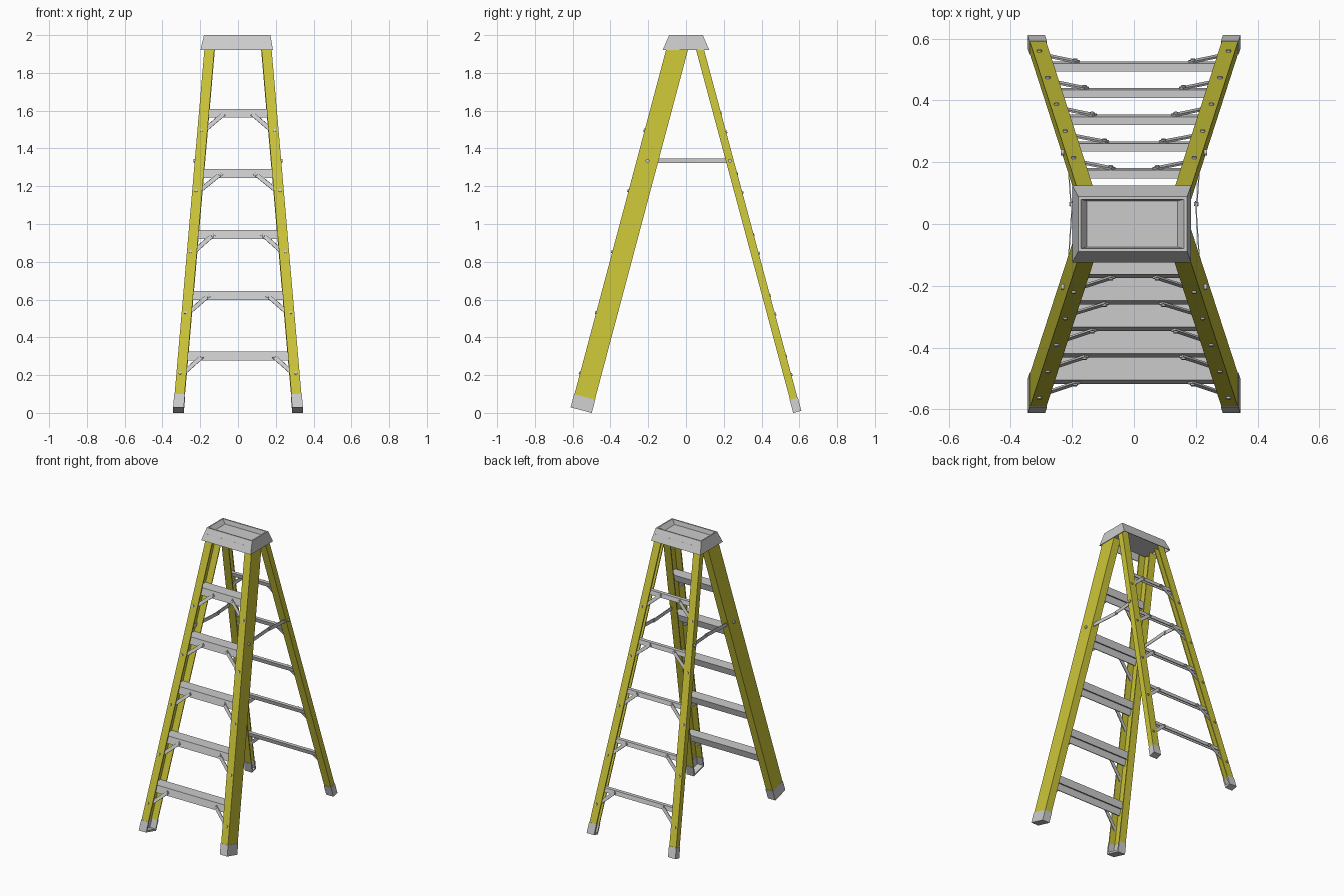
import bpy, bmesh, math
from mathutils import Vector

if "Cube" in bpy.data.objects:
    bpy.data.objects.remove(bpy.data.objects["Cube"])

yellow = bpy.data.materials.new("yellow_rail")
yellow.diffuse_color = (0.60, 0.56, 0.04, 1)
yellow.use_nodes = True
yellow.node_tree.nodes["Principled BSDF"].inputs["Base Color"].default_value = yellow.diffuse_color


def loft(name, rings, mat=None, mirror=True):
    """Closed solid through a series of matching rings; mirrored across x."""
    bm = bmesh.new()
    vr = [[bm.verts.new(p) for p in r] for r in rings]
    n = len(rings[0])
    for a, b in zip(vr, vr[1:]):
        for i in range(n):
            j = (i + 1) % n
            bm.faces.new((a[i], a[j], b[j], b[i]))
    bm.faces.new(vr[0])
    bm.faces.new(vr[-1])
    bmesh.ops.recalc_face_normals(bm, faces=bm.faces)
    me = bpy.data.meshes.new(name)
    bm.to_mesh(me)
    bm.free()
    ob = bpy.data.objects.new(name, me)
    bpy.context.collection.objects.link(ob)
    if mat:
        me.materials.append(mat)
    if mirror:
        ob.modifiers.new("mirror", 'MIRROR').use_mirror_merge = False
    return ob


def strip(name, p, q, across, thick):
    """Flat bar from p to q; across and thick are half-size vectors."""
    return loft(name, [[c + across + thick, c + across - thick,
                        c - across - thick, c - across + thick] for c in (p, q)])


def bolt(name, c, axis, r=0.008, length=0.008):
    axis = Vector(axis).normalized()
    u = axis.orthogonal().normalized()
    v = axis.cross(u)
    ring = [u * math.cos(i * math.pi / 6) * r + v * math.sin(i * math.pi / 6) * r
            for i in range(12)]
    return loft(name, [[c + p + axis * k * length for p in ring] for k in (-0.5, 0.5)])


def rail_x(z):
    return 0.343 - 0.0865 * z


class Leg:
    """A leaning channel rail: base centre, lean and width of its web."""
    def __init__(self, name, y0, z0, k, width):
        self.name, self.y0, self.z0, self.k, self.h = name, y0, z0, k, width / 2
        self.t = Vector((0, 1, -k)).normalized()

    def y(self, z):
        return self.y0 + (z - self.z0) * self.k

    def ring(self, sec, z):
        return [Vector((rail_x(z) - a, self.y(z), z)) + self.t * b for a, b in sec]

    def channel(self, w, t, grow=0):
        h, o = self.h + grow, -grow
        return [(o, -h), (w, -h), (w, t - h), (t, t - h),
                (t, h - t), (w, h - t), (w, h), (o, h)]

    def build(self):
        z0, h = self.z0, self.h
        # channel rail, opening inward
        sec = self.channel(0.053, 0.007)
        loft(self.name + "_rail", [self.ring(sec, z) for z in (z0 + 0.005, 1.94)], yellow)
        # boot and sole
        sec = self.channel(0.055, 0.010, 0.002)
        loft(self.name + "_foot", [self.ring(sec, z) for z in (z0, z0 + 0.07)])
        h += 0.002
        sec = [(-0.002, -h), (0.055, -h), (0.055, h), (-0.002, h)]
        loft(self.name + "_sole", [self.ring(sec, z) for z in (z0, z0 + 0.012)])

    def brace(self, xs, zs, zr, off_s, off_r, side):
        # diagonal flat brace from the tread to the rail flange, with bolts
        p = Vector((xs, self.y(zs) + off_s, zs))
        q = Vector((rail_x(zr) - 0.022, self.y(zr) + off_r, zr))
        d = (q - p).normalized()
        n = self.t
        a = d.cross(n).normalized()
        e = d * 0.010
        strip(self.name + "_brace", p - e, q + e, a * 0.011, n * 0.003)
        bolt(self.name + "_tread_bolt", p + n * side * 0.004, n)
        bolt(self.name + "_rail_bolt",
             Vector((rail_x(zr) - 0.02, self.y(zr), zr)) + n * side * (self.h + 0.002), n)


front = Leg("front", -0.555, 0.0145, 0.266, 0.112)
rear = Leg("rear", 0.589, 0.0055, -0.2685, 0.041)
front.build()
rear.build()


def tread(name, leg, zt, height, y0, y1, t):
    # inverted U section leaning with the rails, run between the rail webs
    zb = zt - height
    a, b = leg.y(zt), leg.y(zb)
    prof = [(b + y0, zb), (a + y0, zt), (a + y1, zt), (b + y1, zb), (b + y1 - t, zb),
            (a + y1 - t, zt - t), (a + y0 + t, zt - t), (b + y0 + t, zb)]
    hx = rail_x(zt) - 0.006
    loft(name, [[(x, y, z) for y, z in prof] for x in (-hx, hx)], mirror=False)


# steps, rear bars and their braces
tops = [0.325, 0.645, 0.967, 1.29, 1.61]
bolt_x = [0.19, 0.16, 0.135, 0.095, 0.075]
for zt, xs in zip(tops, bolt_x):
    tread("step", front, zt, 0.047, -0.032, 0.05, 0.005)
    front.brace(xs, zt - 0.027, zt - 0.128, -0.036, -0.047, -1)
    tread("rear_bar", rear, zt - 0.010, 0.028, -0.013, 0.013, 0.004)
    rear.brace(xs, zt - 0.025, zt - 0.128, 0.016, 0.012, 1)

# folding spreader: two flat links per side, pivot and end bolts
z = 1.335
up, th = Vector((0, 0, 0.0125)), Vector((0.002, 0, 0))
ends = [Vector((0.217, front.y(z), z)), Vector((0.215, rear.y(z), z))]
strip("spreader_front_link", ends[0], Vector((0.199, 0.075, z)), up, th)
strip("spreader_rear_link", Vector((0.203, 0.055, z)), ends[1], up, th)
bolt("spreader_pivot", Vector((0.201, 0.065, z)), (1, 0, 0), 0.007, 0.014)
for e in ends:
    bolt("spreader_bolt", Vector((rail_x(z) - 0.003, e.y, z)), (1, 0, 0), 0.010, 0.024)


# top cap: hollow underneath, tapered sides, tray recess above
def rect(x0, x1, y0, y1, z):
    return [(x0, y0, z), (x1, y0, z), (x1, y1, z), (x0, y1, z)]


loft("top_cap", [
    rect(-0.186, 0.175, -0.105, 0.105, 1.964),
    rect(-0.195, 0.181, -0.119, 0.119, 1.92),
    rect(-0.199, 0.185, -0.124, 0.124, 1.92),
    rect(-0.180, 0.172, -0.089, 0.089, 2.0),
    rect(-0.172, 0.162, -0.080, 0.080, 2.0),
    rect(-0.152, 0.140, -0.074, 0.074, 1.97)], mirror=False)
